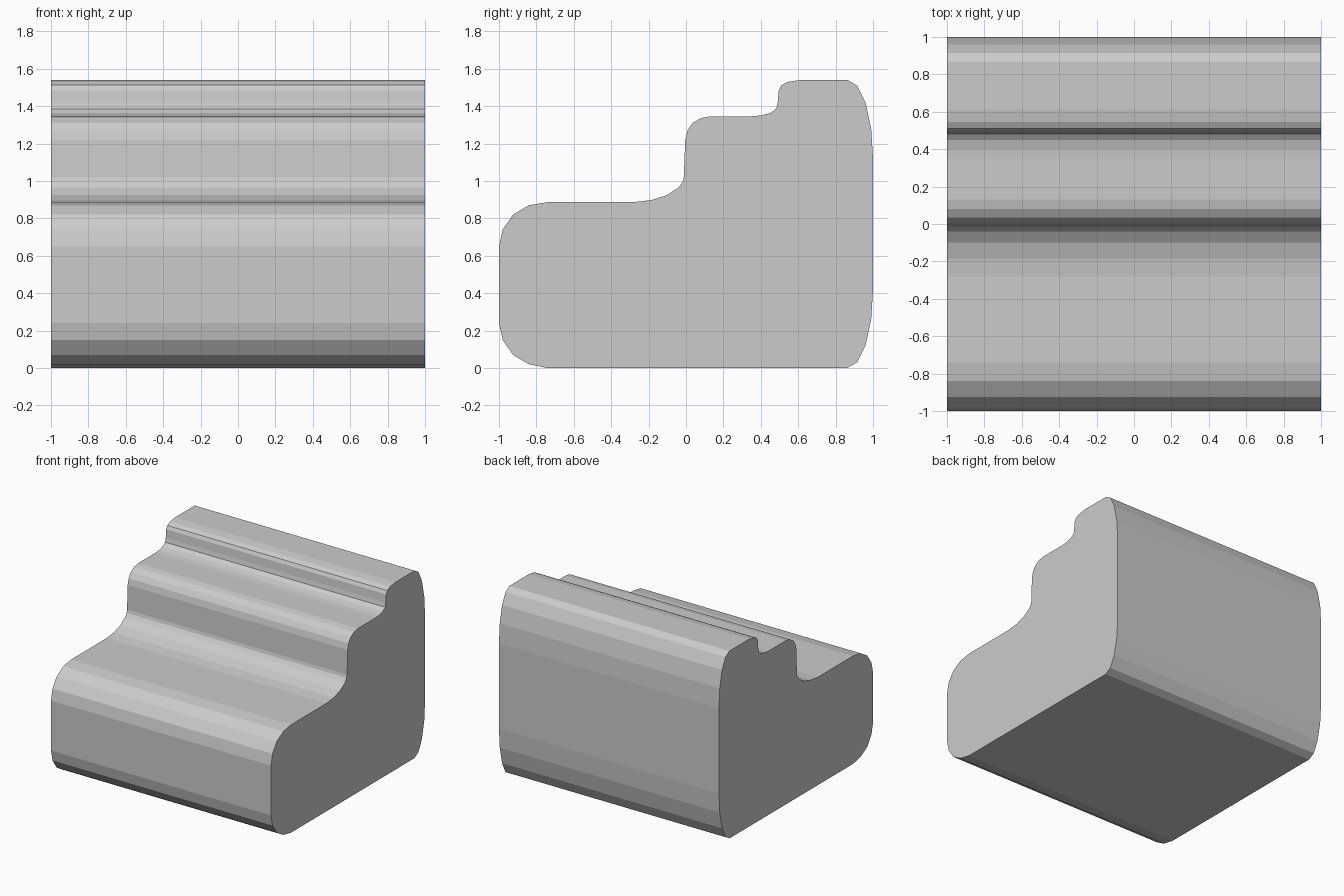
import bpy, bmesh

# Side profile (y, z), counter-clockwise from the front of the base
bottom_and_back = [(-0.74, 0), (0.86, 0), (0.915, 0.03), (0.96, 0.12), (0.99, 0.26), (1, 0.42),
                   (1, 1.12), (0.99, 1.28), (0.96, 1.42), (0.915, 1.51), (0.865, 1.54)]
upper_step = [(0.61, 1.54), (0.545, 1.53), (0.51, 1.512), (0.496, 1.485), (0.49, 1.42),
              (0.482, 1.385), (0.45, 1.363), (0.40, 1.35), (0.35, 1.346)]
middle_step = [(0.13, 1.346), (0.08, 1.336), (0.035, 1.31), (0.008, 1.27), (-0.004, 1.22),
               (-0.012, 1.02), (-0.018, 0.995), (-0.04, 0.965), (-0.10, 0.925),
               (-0.185, 0.898), (-0.28, 0.887)]
front_nose = [(-0.74, 0.887), (-0.84, 0.87), (-0.925, 0.82), (-0.98, 0.74), (-1, 0.65),
              (-1, 0.24), (-0.98, 0.15), (-0.925, 0.07), (-0.84, 0.02)]
profile = bottom_and_back + upper_step + middle_step + front_nose

# Stepped block: profile extruded across the full width
bm = bmesh.new()
face = bm.faces.new([bm.verts.new((-1, y, z)) for y, z in profile])
result = bmesh.ops.extrude_face_region(bm, geom=[face])
moved = [v for v in result["geom"] if isinstance(v, bmesh.types.BMVert)]
bmesh.ops.translate(bm, verts=moved, vec=(2, 0, 0))
bmesh.ops.recalc_face_normals(bm, faces=bm.faces)
mesh = bpy.data.meshes.new("stepped_block")
bm.to_mesh(mesh)
bm.free()
block = bpy.data.objects.new("stepped_block", mesh)
bpy.context.collection.objects.link(block)
